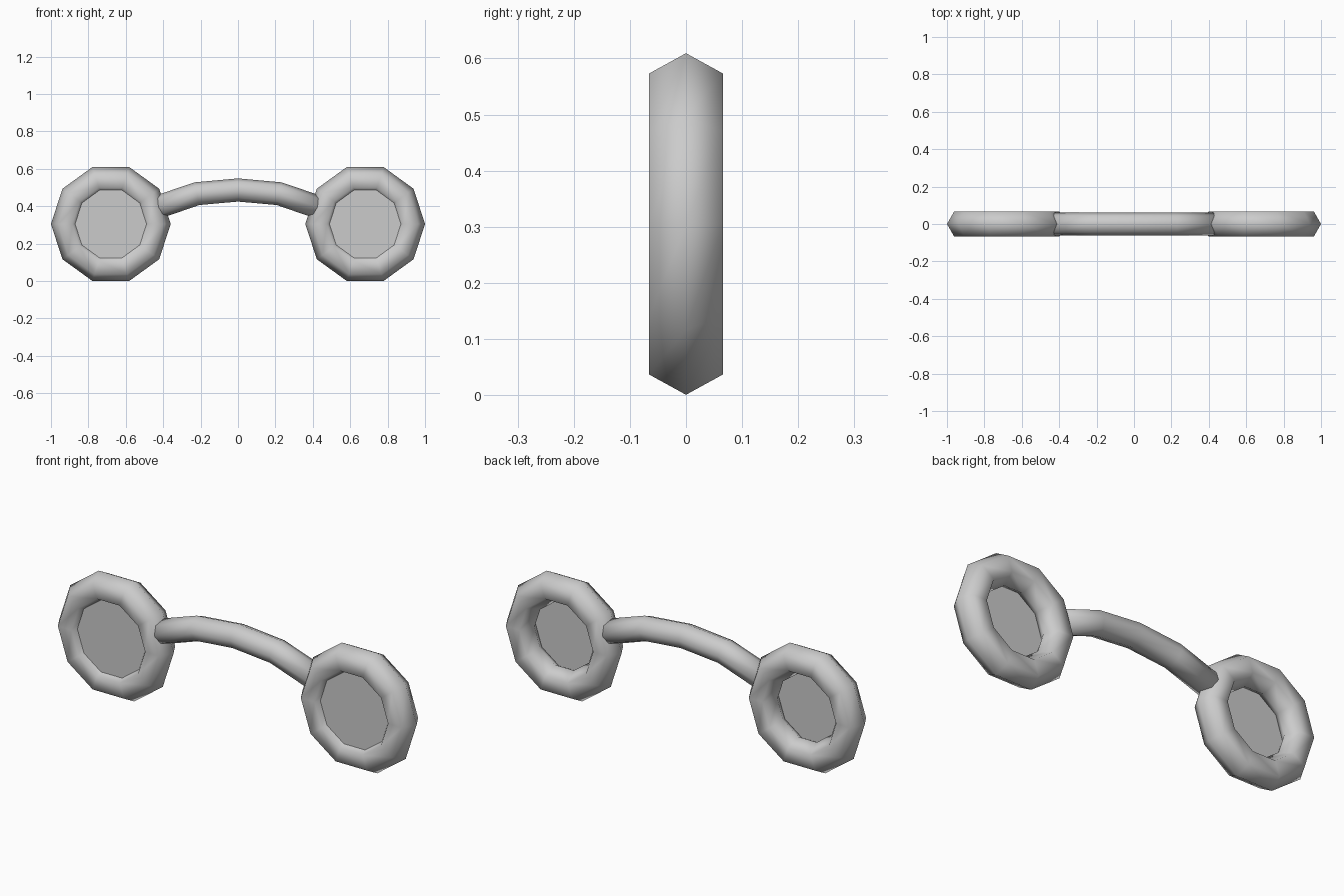
import bpy, bmesh, math
from mathutils import Vector

if "Cube" in bpy.data.objects:
    bpy.data.objects.remove(bpy.data.objects["Cube"])

grey = bpy.data.materials.new("light grey")
grey.diffuse_color = (0.6, 0.6, 0.6, 1)
grey.use_nodes = True
grey.node_tree.nodes["Principled BSDF"].inputs["Base Color"].default_value = grey.diffuse_color


def make_object(name, bm, smooth=True):
    bmesh.ops.recalc_face_normals(bm, faces=bm.faces)
    mesh = bpy.data.meshes.new(name)
    bm.to_mesh(mesh)
    bm.free()
    mesh.materials.append(grey)
    for p in mesh.polygons:
        p.use_smooth = smooth
    obj = bpy.data.objects.new(name, mesh)
    bpy.context.collection.objects.link(obj)
    return obj


def bridge_loops(bm, loops, closed):
    """Skin consecutive vertex loops with quads."""
    n = len(loops[0])
    for i in range(len(loops) if closed else len(loops) - 1):
        a, b = loops[i], loops[(i + 1) % len(loops)]
        for j in range(n):
            k = (j + 1) % n
            bm.faces.new((a[j], a[k], b[k], b[j]))


SIDES, MAJOR, MINOR = 10, 0.244, 0.076
CENTRE_X, CENTRE_Z = 0.68, 0.305

for side, x in (("left", -CENTRE_X), ("right", CENTRE_X)):
    # ten-sided rim with a hexagonal section
    bm = bmesh.new()
    loops = []
    for i in range(SIDES):
        a = math.tau * i / SIDES
        loop = []
        for j in range(6):
            b = math.tau * j / 6
            r = MAJOR + MINOR * math.cos(b)
            loop.append(bm.verts.new((x + r * math.cos(a), MINOR * math.sin(b),
                                      CENTRE_Z + r * math.sin(a))))
        loops.append(loop)
    bridge_loops(bm, loops, True)
    make_object(side + "_rim", bm)

    # flat lens set towards the front of the rim
    bm = bmesh.new()
    bm.faces.new([bm.verts.new((x + 0.192 * math.cos(math.tau * i / SIDES), -0.04,
                                CENTRE_Z + 0.192 * math.sin(math.tau * i / SIDES)))
                  for i in range(SIDES)])
    make_object(side + "_lens", bm, False)

# arched nose bridge: octagonal tube swept along a bent path
half = [(0.43, 0.395), (0.22, 0.467), (0, 0.487)]
path = [Vector((-px, 0, pz)) for px, pz in half]
path += [Vector((px, 0, pz)) for px, pz in half[-2::-1]]
bm = bmesh.new()
loops = []
for i, p in enumerate(path):
    tangent = (path[min(i + 1, len(path) - 1)] - path[max(i - 1, 0)]).normalized()
    up = Vector((-tangent.z, 0, tangent.x))
    loops.append([bm.verts.new(p + 0.062 * (up * math.cos(math.tau * j / 8)
                                            + Vector((0, 1, 0)) * math.sin(math.tau * j / 8)))
                  for j in range(8)])
bridge_loops(bm, loops, False)
bm.faces.new(loops[0])
bm.faces.new(loops[-1])
make_object("nose_bridge", bm)
